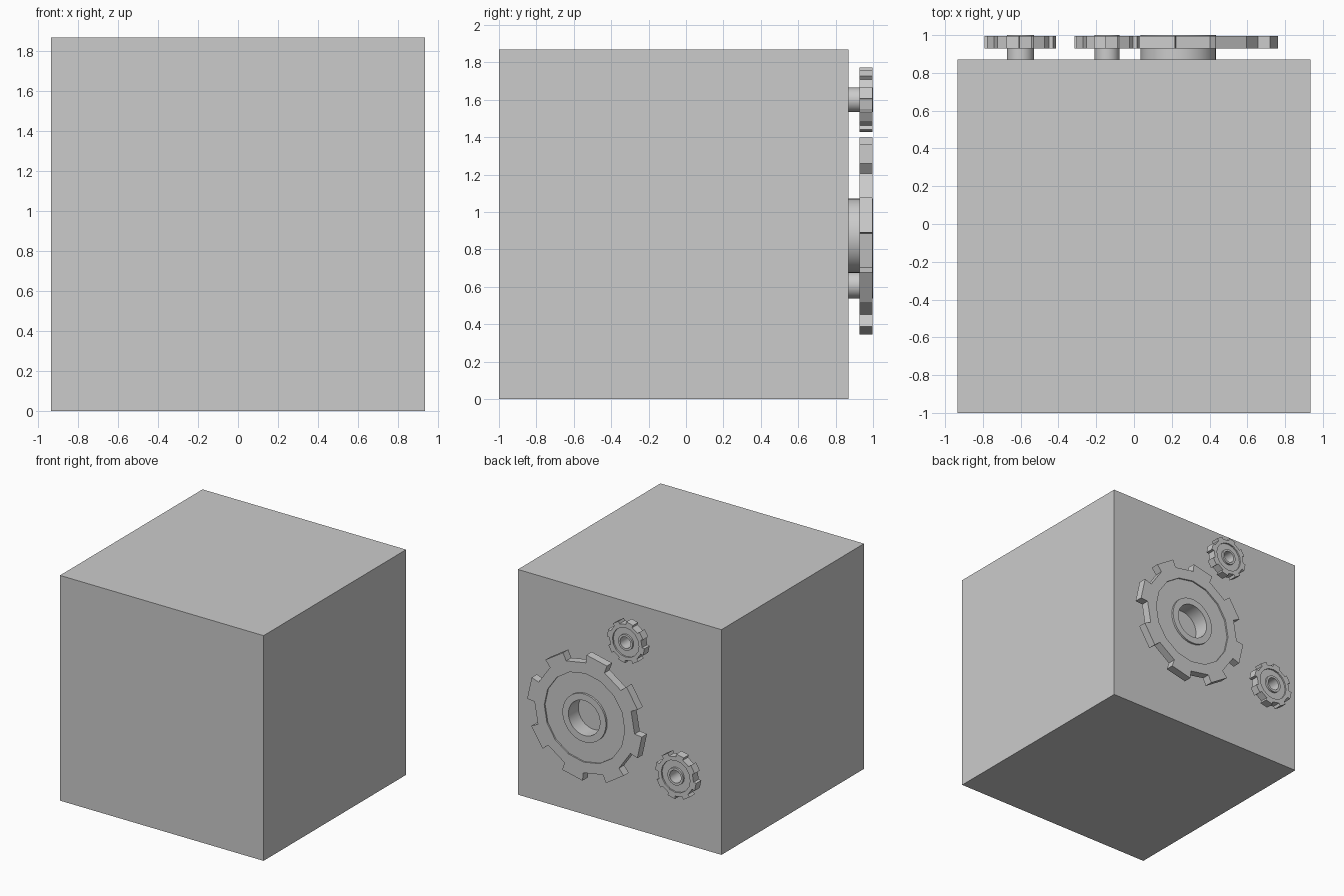
import bpy, bmesh
from math import cos, sin, radians, pi

if "Cube" in bpy.data.objects:
    bpy.data.objects.remove(bpy.data.objects["Cube"])

TEETH = 8
BOX_BACK = 0.87
GEAR_BACK, GEAR_FRONT, HUB_FRONT = 0.928, 0.996, 1.0
TIP, ROOT, RIM, HUB, BORE = 0.527, 0.46, 0.37, 0.2, 0.145
RECESS = 0.012


def finish(name, bm, loc):
    bmesh.ops.recalc_face_normals(bm, faces=bm.faces)
    me = bpy.data.meshes.new(name)
    bm.to_mesh(me)
    bm.free()
    ob = bpy.data.objects.new(name, me)
    ob.location = loc
    bpy.context.collection.objects.link(ob)
    return ob


def ring(bm, angles, r, y):
    return [bm.verts.new((-r * cos(a), y, r * sin(a))) for a in angles]


def bridge(bm, a, b):
    n = len(a)
    for i in range(n):
        j = (i + 1) % n
        bm.faces.new((a[i], a[j], b[j], b[i]))


def gear_wheel(name, x, z, s):
    # two corner angles per tooth; even index -> next is a tooth, odd -> a gap
    def corners(half):
        return [radians(77.5 + 360 / TEETH * k + d)
                for k in range(TEETH) for d in (-half, half)]
    base, crown = corners(11), corners(10.5)
    bm = bmesh.new()
    sides = []
    for y, step in ((GEAR_FRONT, -RECESS), (GEAR_BACK, RECESS)):
        tip = ring(bm, crown, TIP * s, y)
        root = ring(bm, base, ROOT * s, y)
        rim = ring(bm, base, RIM * s, y)
        web = ring(bm, base, RIM * s, y + step)
        eye = ring(bm, base, HUB * 0.95 * s, y + step)
        bridge(bm, root, rim)
        bridge(bm, rim, web)
        bridge(bm, web, eye)
        for i in range(0, 2 * TEETH, 2):
            bm.faces.new((root[i], tip[i], tip[i + 1], root[i + 1]))
        sides.append((tip, root, eye))
    (t0, r0, e0), (t1, r1, e1) = sides
    bridge(bm, e0, e1)
    # tooth crowns, flanks and gaps
    for i in range(0, 2 * TEETH, 2):
        j, k = i + 1, (i + 2) % (2 * TEETH)
        bm.faces.new((t0[i], t0[j], t1[j], t1[i]))
        bm.faces.new((r0[i], t0[i], t1[i], r1[i]))
        bm.faces.new((r0[j], t0[j], t1[j], r1[j]))
        bm.faces.new((r0[j], r0[k], r1[k], r1[j]))
    return finish(name, bm, (x, 0, z))


def hub_tube(name, x, z, s):
    angles = [2 * pi * i / 32 for i in range(32)]
    bm = bmesh.new()
    loops = [ring(bm, angles, r * s, y) for r, y in
             ((HUB, BOX_BACK), (HUB, HUB_FRONT), (BORE, HUB_FRONT), (BORE, BOX_BACK))]
    for i in range(4):
        bridge(bm, loops[i], loops[(i + 1) % 4])
    ob = finish(name, bm, (x, 0, z))
    bpy.ops.object.select_all(action='DESELECT')
    ob.select_set(True)
    bpy.context.view_layer.objects.active = ob
    bpy.ops.object.shade_smooth_by_angle(angle=radians(30))


# cube body
bm = bmesh.new()
bmesh.ops.create_cube(bm, size=1.87)
finish("body", bm, (0, -0.065, 0.935))

# gears with their hubs on the back face
for label, x, z, s in (("large", 0.235, 0.873, 1.0),
                       ("upper_small", -0.143, 1.60, 0.328),
                       ("lower_small", -0.602, 0.61, 0.358)):
    gear_wheel(label + "_gear", x, z, s)
    hub_tube(label + "_hub", x, z, s)
